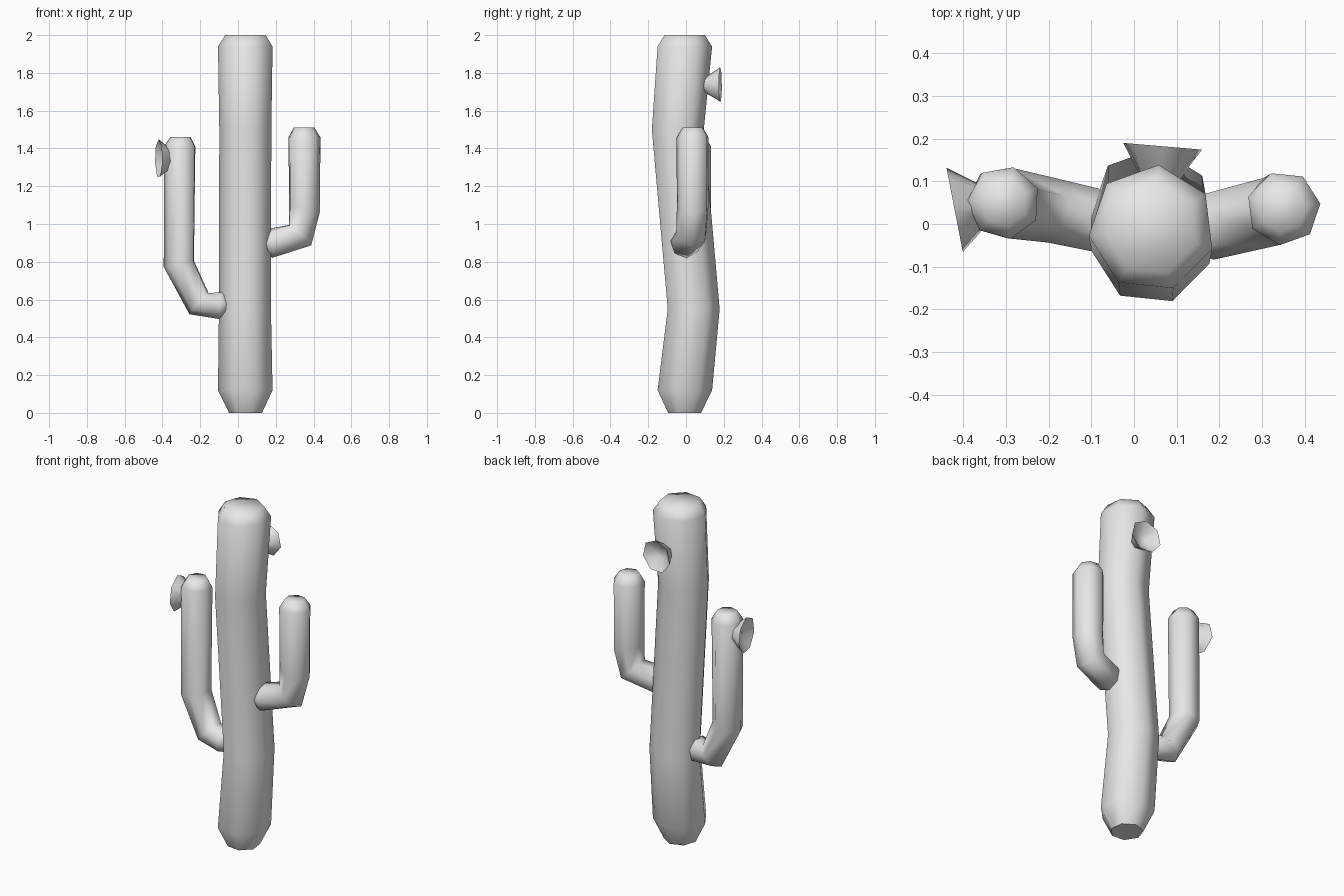
import bpy
import bmesh
from math import cos, sin, tau, radians
from mathutils import Vector

cube = bpy.data.objects.get("Cube")
if cube:
    bpy.data.objects.remove(cube, do_unlink=True)

SIDES = 7
grey = bpy.data.materials.new("plain_grey")
grey.use_nodes = True
grey.diffuse_color = (0.8, 0.8, 0.8, 1)
grey.node_tree.nodes["Principled BSDF"].inputs["Base Color"].default_value = (0.8, 0.8, 0.8, 1)


def tube(name, rings, phase, ref=(0, 1, 0)):
    """Skin rings of (centre, axis, radius) into a closed, capped tube."""
    bm = bmesh.new()
    loops = []
    for centre, axis, radius in rings:
        n = Vector(axis).normalized()
        v = Vector(ref)
        v = (v - n * v.dot(n)).normalized()
        u = v.cross(n)
        angles = [radians(phase) + tau * i / SIDES for i in range(SIDES)]
        loops.append([bm.verts.new(Vector(centre) + (u * cos(a) + v * sin(a)) * radius)
                      for a in angles])
    for low, high in zip(loops, loops[1:]):
        for i in range(SIDES):
            j = (i + 1) % SIDES
            bm.faces.new((low[i], low[j], high[j], high[i]))
    bm.faces.new(loops[0][::-1])
    bm.faces.new(loops[-1])
    bmesh.ops.recalc_face_normals(bm, faces=bm.faces)
    mesh = bpy.data.meshes.new(name)
    bm.to_mesh(mesh)
    bm.free()
    mesh.materials.append(grey)
    obj = bpy.data.objects.new(name, mesh)
    bpy.context.collection.objects.link(obj)
    bpy.ops.object.select_all(action='DESELECT')
    obj.select_set(True)
    bpy.context.view_layer.objects.active = obj
    bpy.ops.object.shade_smooth_by_angle(angle=radians(65))
    return obj


def flower(name, rim, axis, radius, depth):
    """Flared cup with a hollow mouth."""
    n = Vector(axis).normalized()
    rim = Vector(rim)
    profile = [(depth, 0.3), (depth * 0.8, 0.48), (0, 1), (depth * 0.5, 0.3)]
    tube(name, [(rim - n * d, n, radius * r) for d, r in profile], 90, (0, 0, 1))


UP = (0, 0, 1)

# Gently swaying trunk with bevelled ends
tube("trunk", [
    ((0.042, -0.01, 0), UP, 0.09),
    ((0.042, -0.01, 0.12), UP, 0.149),
    ((0.04, 0.037, 0.55), UP, 0.142),
    ((0.042, -0.047, 1.5), UP, 0.142),
    ((0.042, -0.01, 1.94), UP, 0.149),
    ((0.042, -0.01, 2), UP, 0.11),
], 84)

# Arms run out from the trunk, then bend upward
tube("left_arm", [
    ((0.133, -0.02, 0.89), (1, 0.15, 0.15), 0.04),
    ((0.175, -0.005, 0.9), (1, 0.15, 0.1), 0.08),
    ((0.328, 0.03, 0.943), (0.7, 0.1, 0.75), 0.083),
    ((0.35, 0.037, 1.08), (0.2, 0, 1), 0.086),
    ((0.35, 0.037, 1.46), UP, 0.087),
    ((0.348, 0.037, 1.51), UP, 0.056),
], 7)
tube("right_arm", [
    ((-0.047, 0, 0.57), (-1, 0.1, 0.05), 0.04),
    ((-0.09, 0.01, 0.572), (-1, 0.1, 0.05), 0.076),
    ((-0.205, 0.033, 0.58), (-0.74, 0.1, 0.67), 0.078),
    ((-0.31, 0.05, 0.79), (-0.2, 0, 1), 0.085),
    ((-0.305, 0.05, 1.41), UP, 0.086),
    ((-0.303, 0.05, 1.46), UP, 0.056),
], 23)

# Flowers
flower("trunk_flower", (0.067, 0.182, 1.735), (0.085, 1, 0), 0.095, 0.095)
flower("arm_flower", (-0.42, 0.033, 1.345), (-0.98, -0.19, 0), 0.103, 0.085)
